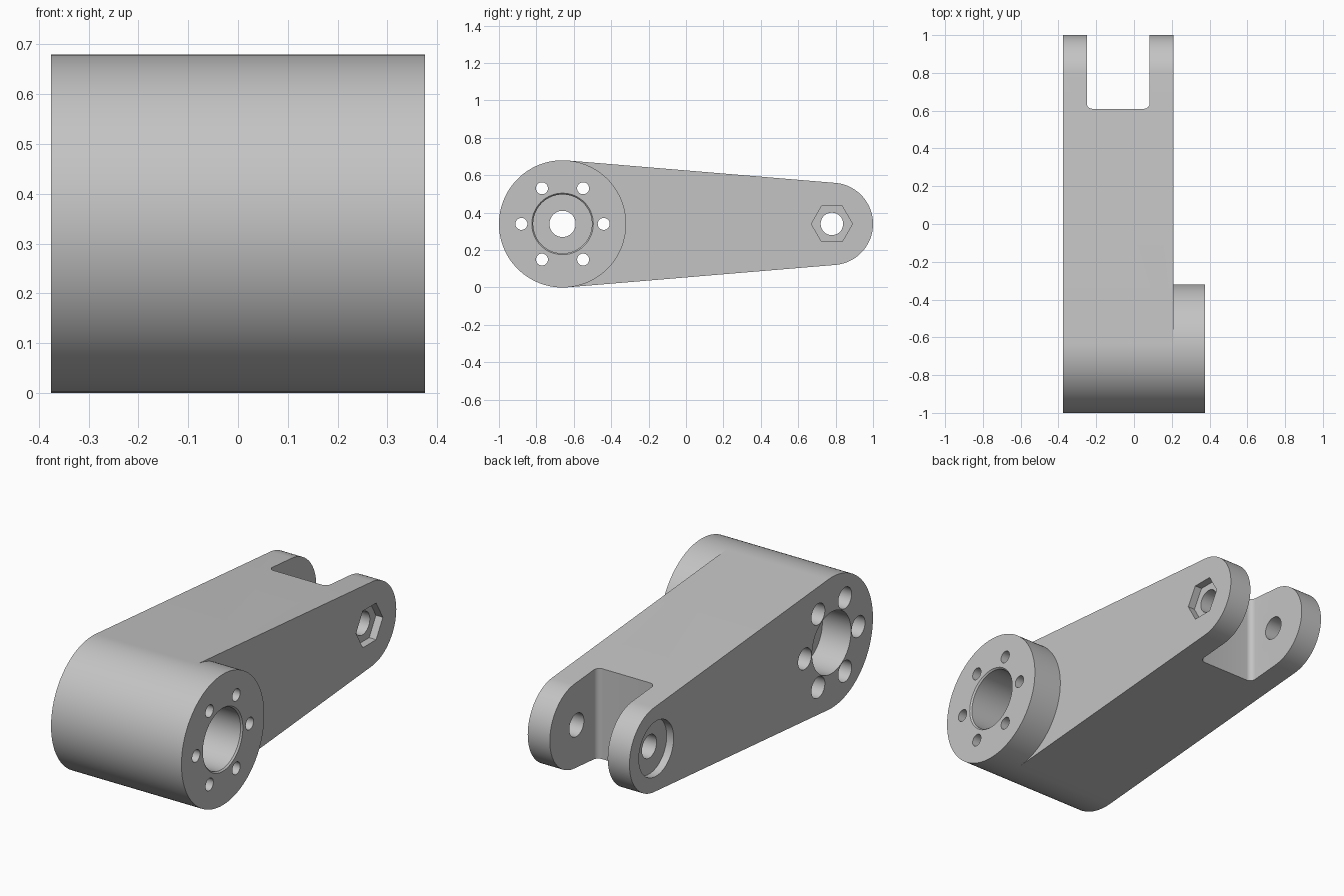
import bpy, bmesh, math
from math import sin, cos, pi
from mathutils import Vector

cube = bpy.data.objects.get("Cube")
if cube:
    bpy.data.objects.remove(cube, do_unlink=True)

HUB_Y, HUB_R = -0.66, 0.34
PIN_Y, PIN_R = 0.78, 0.22
MID_Z = 0.34
LEFT, RIGHT, BOSS = -0.375, 0.21, 0.375

grey = bpy.data.materials.new("plain grey")
grey.use_nodes = True
colour = (0.55, 0.55, 0.55, 1)
grey.diffuse_color = colour
grey.node_tree.nodes["Principled BSDF"].inputs["Base Color"].default_value = colour


def make_object(name, bm):
    bmesh.ops.recalc_face_normals(bm, faces=bm.faces[:])
    mesh = bpy.data.meshes.new(name)
    bm.to_mesh(mesh)
    bm.free()
    mesh.materials.append(grey)
    obj = bpy.data.objects.new(name, mesh)
    bpy.context.collection.objects.link(obj)
    return obj


def lathe(name, y, z, profile, sides=64):
    """Stepped cutter turned about an axis parallel to x; profile is (x, radius)."""
    bm = bmesh.new()
    rings = []
    for x, r in profile:
        rings.append([bm.verts.new((x, y + r * cos(2 * pi * i / sides),
                                    z + r * sin(2 * pi * i / sides)))
                      for i in range(sides)])
    for a, b in zip(rings, rings[1:]):
        for i in range(sides):
            j = (i + 1) % sides
            bm.faces.new((a[i], a[j], b[j], b[i]))
    bm.faces.new(rings[0])
    bm.faces.new(rings[-1])
    return make_object(name, bm)


def extrude(bm, faces, dx, keep):
    out = bmesh.ops.extrude_face_region(bm, geom=faces, use_keep_orig=keep)["geom"]
    verts = [g for g in out if isinstance(g, bmesh.types.BMVert)]
    bmesh.ops.translate(bm, vec=(dx, 0, 0), verts=verts)
    return [g for g in out if isinstance(g, bmesh.types.BMFace)]


# Tapered arm: hub disc and tail side by side, then the hub extended as a boss
bm = bmesh.new()
tangent = math.acos((HUB_R - PIN_R) / (PIN_Y - HUB_Y))


def arc(y, r, start, end, steps):
    angles = [start + (end - start) * i / steps for i in range(steps + 1)]
    return [bm.verts.new((LEFT, y + r * cos(a), MID_Z + r * sin(a))) for a in angles]


outer = arc(HUB_Y, HUB_R, tangent, 2 * pi - tangent, 64)
inner = arc(HUB_Y, HUB_R, -tangent, tangent, 56)[1:-1]
tip = arc(PIN_Y, PIN_R, -tangent, tangent, 56)
hub = bm.faces.new(outer + inner)
tail = bm.faces.new([outer[-1]] + tip + [outer[0]] + inner[::-1])
ends = extrude(bm, [hub, tail], RIGHT - LEFT, True)
hub_end = min(ends, key=lambda f: f.calc_center_bounds().y)
extrude(bm, [hub_end], BOSS - RIGHT, False)
arm = make_object("link_arm", bm)

# Fork slot with rounded inner corners
bm = bmesh.new()
bmesh.ops.create_cube(bm, size=1)
lo, hi = Vector((-0.25, 0.61, -0.2)), Vector((0.083, 1.2, 0.9))
for v in bm.verts:
    v.co = Vector([lo[k] if v.co[k] < 0 else hi[k] for k in range(3)])
corners = [e for e in bm.edges if all(v.co.y < 0.7 for v in e.verts)
           and abs(e.verts[0].co.z - e.verts[1].co.z) > 0.5]
bmesh.ops.bevel(bm, geom=corners, offset=0.03, segments=8, profile=0.5, affect='EDGES')
cutters = [make_object("fork_slot_cutter", bm)]

# Hub bore from both sides with a thin web between
cutters.append(lathe("hub_bore_cutter", HUB_Y, MID_Z, [
    (-0.5, 0.16), (-0.21, 0.16), (-0.21, 0.07), (-0.1, 0.07),
    (-0.1, 0.157), (0.367, 0.157), (0.379, 0.168)], 96))

# Ring of counterbored screw holes
for i in range(6):
    a = i * pi / 3
    cutters.append(lathe("screw_hole_cutter", HUB_Y + 0.22 * cos(a), MID_Z + 0.22 * sin(a), [
        (-0.5, 0.055), (0.1, 0.055), (0.1, 0.032), (0.5, 0.032)], 32))

# Pin hole with a round seat on one side and a hexagonal seat on the other
cutters.append(lathe("pin_hole_cutter", PIN_Y, MID_Z, [
    (-0.5, 0.143), (-0.335, 0.143), (-0.335, 0.06), (0.5, 0.06)]))
cutters.append(lathe("nut_seat_cutter", PIN_Y, MID_Z, [(0.17, 0.11), (0.4, 0.11)], 6))

bpy.ops.object.select_all(action='DESELECT')
bpy.context.view_layer.objects.active = arm
arm.select_set(True)
for cutter in cutters:
    cutter.hide_render = True
    mod = arm.modifiers.new("cut", 'BOOLEAN')
    mod.operation = 'DIFFERENCE'
    mod.solver = 'EXACT'
    mod.object = cutter
    bpy.ops.object.modifier_apply(modifier=mod.name)
    bpy.data.objects.remove(cutter, do_unlink=True)

bpy.ops.object.shade_smooth_by_angle(angle=math.radians(30))
